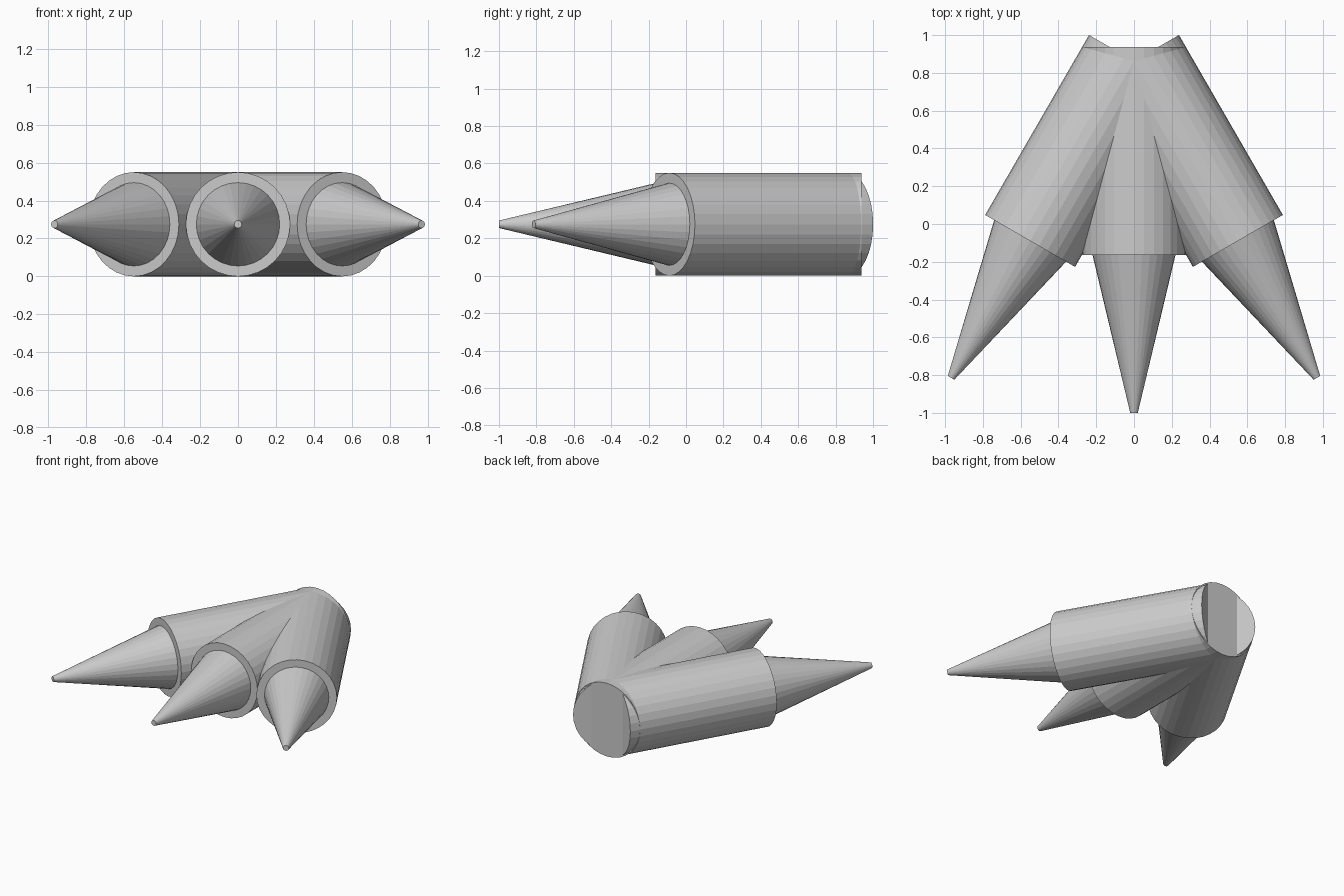
import bpy, math
from mathutils import Vector

if "Cube" in bpy.data.objects:
    bpy.data.objects.remove(bpy.data.objects["Cube"])

SIDES = 32
R = 0.275            # barrel radius, also the height of every axis


def tapered(name, start, direction, length, r1, r2):
    """Flat-shaded round part running from start along direction."""
    bpy.ops.mesh.primitive_cone_add(
        vertices=SIDES, radius1=r1, radius2=r2, depth=length,
        location=start + direction * length / 2,
        rotation=direction.to_track_quat('Z', 'Y').to_euler())
    bpy.context.object.name = name


# Three barrels fanned out from the back, each with a blunt spike on its front
for label, angle, back_y in (("left", -30, 0.863), ("middle", 0, 0.937), ("right", 30, 0.863)):
    a = math.radians(angle)
    d = Vector((math.sin(a), -math.cos(a), 0))
    back = Vector((0, back_y, R))
    tapered(label + "_barrel", back, d, 1.1, R, R)
    tapered(label + "_spike", back + d * 1.1, d, 0.837, 0.22, 0.02)
